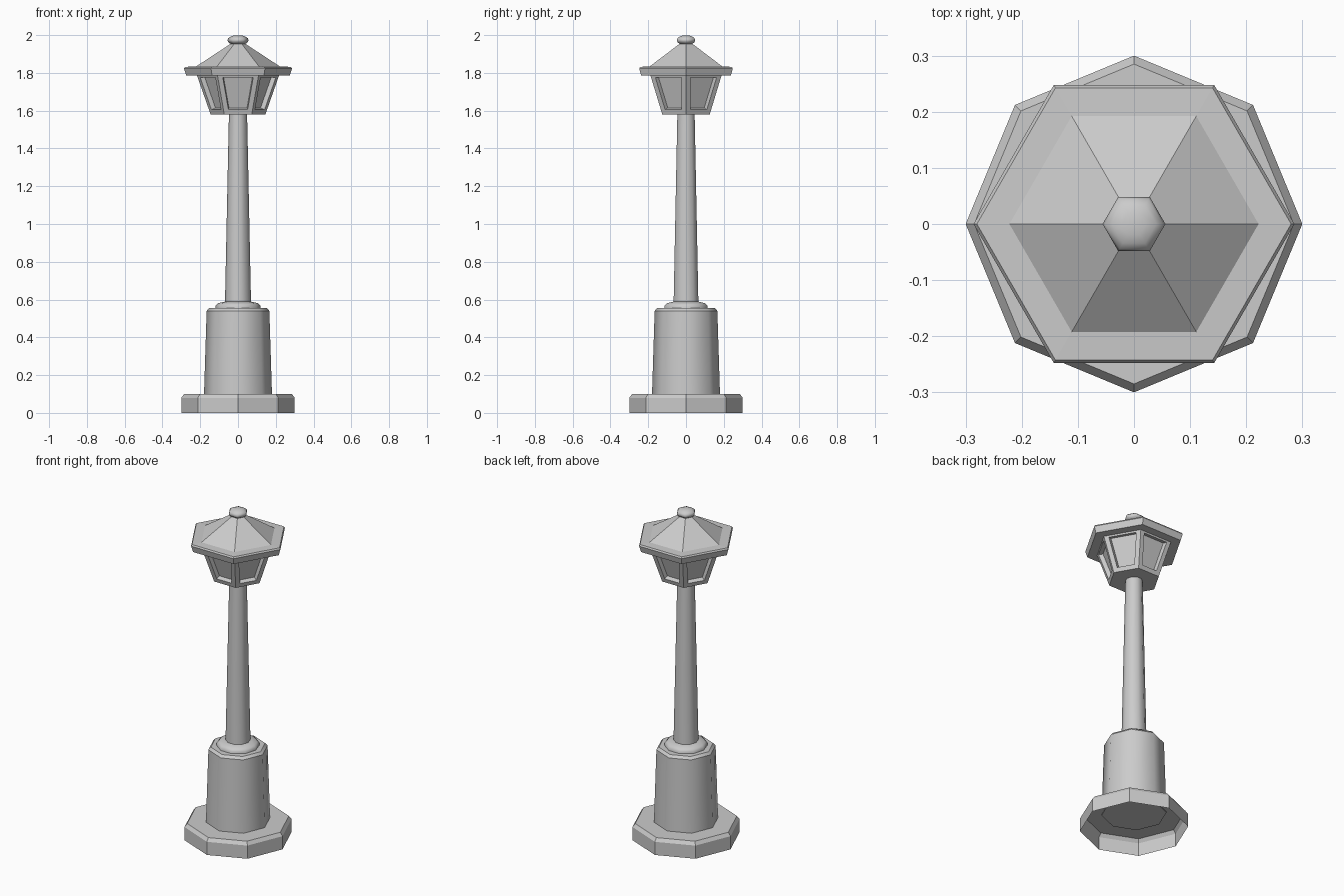
import bpy, bmesh, math

if "Cube" in bpy.data.objects:
    bpy.data.objects.remove(bpy.data.objects["Cube"])


def lathe(name, sides, profile, smooth=False, sharp_rings=True, cap_start=True, cap_end=True):
    """Turn (radius, z) points into a faceted solid with a corner on +x."""
    bm = bmesh.new()
    rings = []
    for r, z in profile:
        rings.append([bm.verts.new((r * math.cos(math.tau * i / sides),
                                    r * math.sin(math.tau * i / sides), z))
                      for i in range(sides)])
    walls = []
    for a, b in zip(rings, rings[1:]):
        for i in range(sides):
            j = (i + 1) % sides
            f = bm.faces.new((a[i], a[j], b[j], b[i]))
            f.smooth = smooth
            walls.append(f)
    if cap_start:
        bm.faces.new(rings[0][::-1])
    if cap_end:
        bm.faces.new(rings[-1]).smooth = smooth and not sharp_rings
    if smooth and sharp_rings:
        for e in bm.edges:
            if abs(e.verts[0].co.z - e.verts[1].co.z) < 1e-5:
                e.smooth = False
    return finish(name, bm), walls


def finish(name, bm):
    mesh = bpy.data.meshes.new(name)
    bm.to_mesh(mesh)
    bm.free()
    obj = bpy.data.objects.new(name, mesh)
    bpy.context.collection.objects.link(obj)
    return obj


# Octagonal plinth, hollow underneath
lathe("base_plinth", 8, [(0.30, 0), (0.30, 0.08), (0.285, 0.10)], cap_start=False)

# Tapered octagonal pedestal with chamfered top
lathe("pedestal", 8, [(0.18, 0.095), (0.166, 0.54), (0.152, 0.555)], smooth=True)

# Rounded collar at the foot of the pole
lathe("collar", 10, [(0.119, 0.55), (0.119, 0.568), (0.107, 0.58), (0.07, 0.589)],
      smooth=True, sharp_rings=False)

# Tapered pole
lathe("pole", 10, [(0.069, 0.58), (0.048, 1.585)], smooth=True)

# Hexagonal lantern with recessed panes
lantern, _ = lathe("lantern_body", 6, [(0.145, 1.58), (0.222, 1.80)])
bm = bmesh.new()
bm.from_mesh(lantern.data)
panes = [f for f in bm.faces if len(f.verts) == 4]
bmesh.ops.inset_individual(bm, faces=panes, thickness=0.026, use_even_offset=True)
bmesh.ops.inset_individual(bm, faces=panes, thickness=0.003, depth=-0.025,
                           use_even_offset=True)
bm.to_mesh(lantern.data)
bm.free()

# Hexagonal roof: overhanging rim, flat ledge and pyramid
lathe("roof", 6, [(0.274, 1.785), (0.286, 1.823), (0.28, 1.832), (0.222, 1.834),
                  (0.03, 1.96)])

# Rounded finial
ball = [(0.056 * math.sin(math.pi * k / 8), 1.973 - 0.027 * math.cos(math.pi * k / 8))
        for k in range(1, 8)]
lathe("finial", 6, ball, smooth=True, sharp_rings=False)
